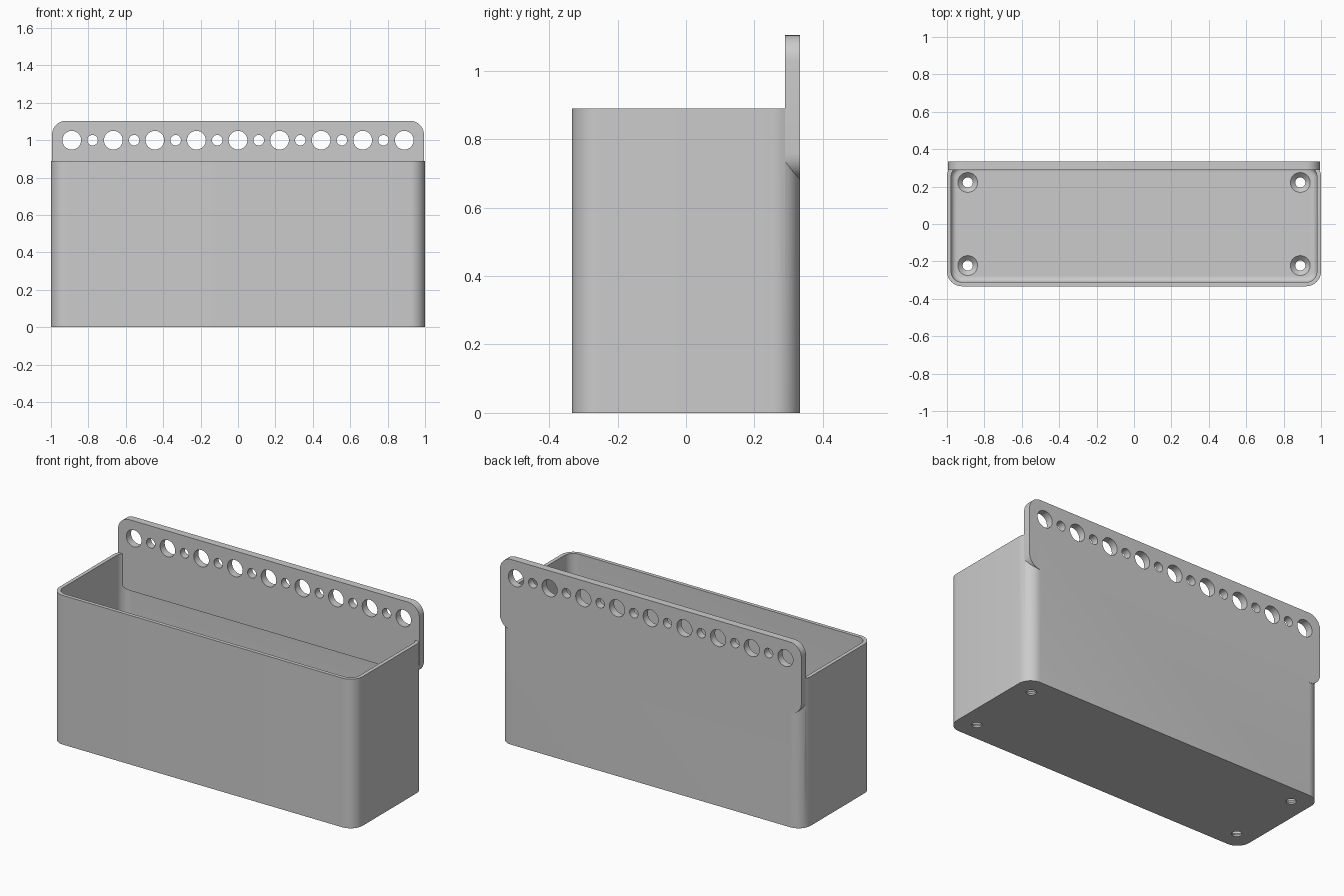
import bpy, bmesh, math
from mathutils import Matrix

cube = bpy.data.objects.get("Cube")
if cube:
    bpy.data.objects.remove(cube, do_unlink=True)

# Main dimensions
HALF_X, HALF_Y, HEIGHT = 1.0, 0.333, 0.889
CORNER, WALL, FLOOR, FILLET = 0.08, 0.022, 0.035, 0.03
PANEL_Y, PANEL_LOW, PANEL_TOP = 0.289, 0.682, 1.104
PITCH = 0.2222

grey = bpy.data.materials.new("light grey plastic")
grey.use_nodes = True
COLOUR = (0.6, 0.6, 0.6, 1)
grey.diffuse_color = COLOUR
grey.node_tree.nodes["Principled BSDF"].inputs["Base Color"].default_value = COLOUR


def outline(hx, hy, r, steps=10):
    """Rounded rectangle, counter-clockwise."""
    pts = []
    for k, (sx, sy) in enumerate([(1, 1), (-1, 1), (-1, -1), (1, -1)]):
        for i in range(steps + 1):
            a = math.pi / 2 * (k + i / steps)
            pts.append((sx * (hx - r) + r * math.cos(a),
                        sy * (hy - r) + r * math.sin(a)))
    return pts


def circle(r, steps=40):
    return [(r * math.cos(math.tau * i / steps), r * math.sin(math.tau * i / steps))
            for i in range(steps)]


def loft(name, layers, matrix=Matrix()):
    """Closed solid through a stack of (outline, z) layers."""
    bm = bmesh.new()
    rings = [[bm.verts.new((x, y, z)) for x, y in pts] for pts, z in layers]
    n = len(rings[0])
    for a, b in zip(rings, rings[1:]):
        for i in range(n):
            j = (i + 1) % n
            bm.faces.new((a[i], a[j], b[j], b[i]))
    bm.faces.new(rings[0][::-1])
    bm.faces.new(rings[-1])
    bm.transform(matrix)
    bmesh.ops.recalc_face_normals(bm, faces=bm.faces)
    mesh = bpy.data.meshes.new(name)
    bm.to_mesh(mesh)
    bm.free()
    mesh.materials.append(grey)
    obj = bpy.data.objects.new(name, mesh)
    bpy.context.collection.objects.link(obj)
    return obj


def combine(target, other, operation):
    """Apply a boolean and discard the helper."""
    bpy.context.view_layer.objects.active = target
    mod = target.modifiers.new(operation, "BOOLEAN")
    mod.object, mod.operation, mod.solver = other, operation, "EXACT"
    bpy.ops.object.modifier_apply(modifier=mod.name)
    bpy.data.objects.remove(other, do_unlink=True)


# Planter-like bin with rounded vertical corners
shell = outline(HALF_X, HALF_Y, CORNER)
box = loft("storage_bin", [(shell, 0), (shell, HEIGHT)])

# Cavity with a filleted floor
layers = []
for i in range(7):
    a = math.pi / 2 * i / 6
    inset = WALL + FILLET * (1 - math.sin(a))
    layers.append((outline(HALF_X - inset, HALF_Y - inset, CORNER - inset),
                   FLOOR + FILLET * (1 - math.cos(a))))
layers.append((layers[-1][0], HEIGHT + 0.1))
combine(box, loft("cavity_cutter", layers), "DIFFERENCE")

# Countersunk screw holes in the floor
for sx in (-1, 1):
    for sy in (-1, 1):
        place = Matrix.Translation((sx * 0.889, sy * 0.2222, 0))
        screw = loft("screw_cutter", [(circle(0.027), -0.02), (circle(0.027), 0.009),
                                      (circle(0.053), FLOOR), (circle(0.053), FLOOR + 0.01)], place)
        combine(box, screw, "DIFFERENCE")

# Thick rounded panel along the back
upright = Matrix.Rotation(math.pi / 2, 4, "X")
half_z = (PANEL_TOP - PANEL_LOW) / 2
face = outline(0.994, half_z, 0.075)
panel = loft("back_panel", [(face, -HALF_Y), (face, -PANEL_Y)],
             Matrix.Translation((0, 0, PANEL_LOW + half_z)) @ upright)

# Row of alternating large and small holes
for k in range(-8, 9):
    ring = circle(0.028 if k % 2 else 0.05)
    hole = loft("hole_cutter", [(ring, -0.4), (ring, -0.25)],
                Matrix.Translation((k * PITCH / 2, 0, 1.0)) @ upright)
    combine(panel, hole, "DIFFERENCE")

combine(box, panel, "UNION")

# Smooth curves, crisp edges
bpy.ops.object.select_all(action="DESELECT")
box.select_set(True)
bpy.context.view_layer.objects.active = box
bpy.ops.object.shade_smooth_by_angle(angle=math.radians(30))
